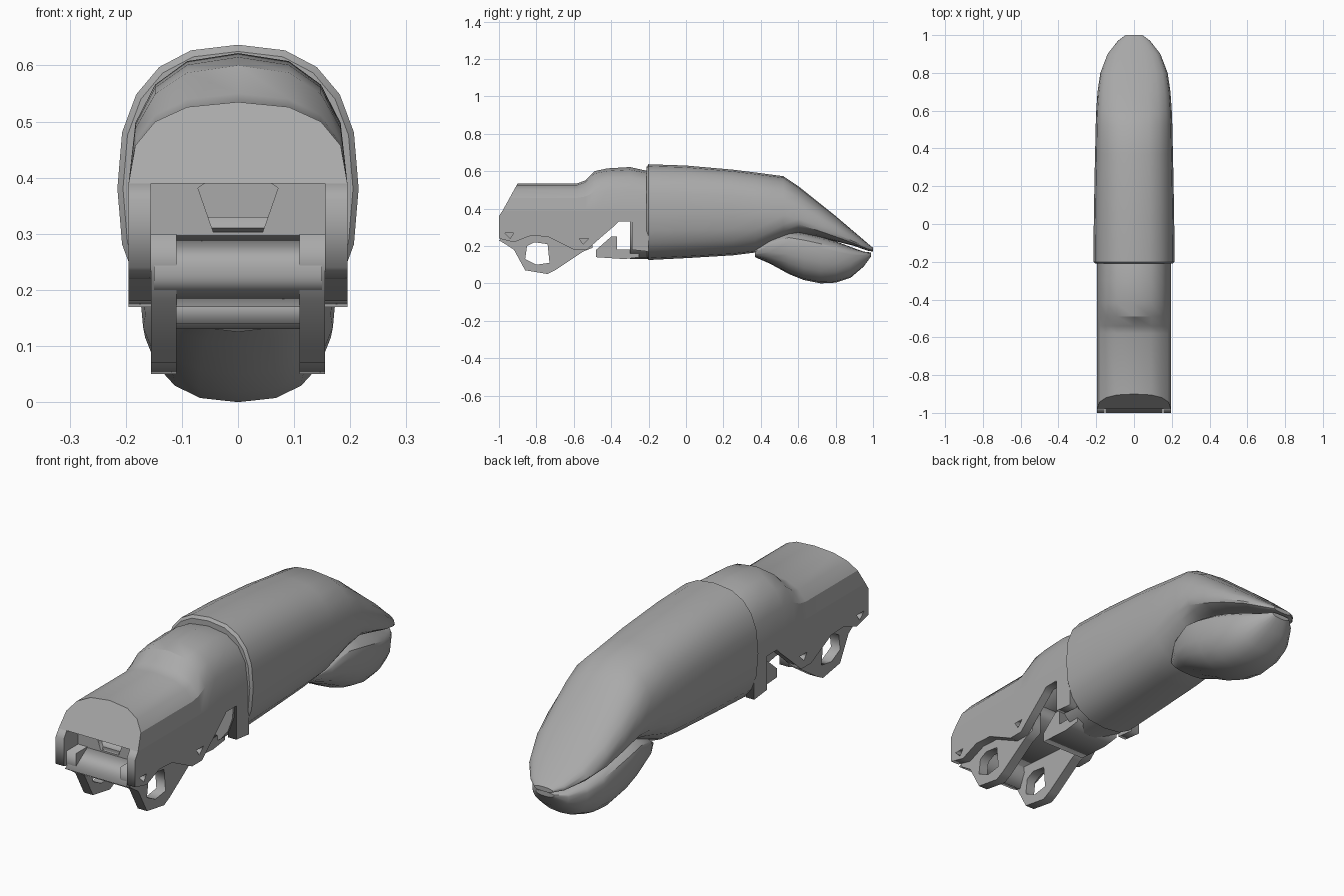
import bpy, bmesh
from math import sin, cos, pi, copysign
from mathutils import Matrix

cube = bpy.data.objects.get("Cube")
if cube:
    bpy.data.objects.remove(cube, do_unlink=True)

grey = bpy.data.materials.new("plain grey")
grey.use_nodes = True
grey.diffuse_color = (0.4, 0.4, 0.4, 1)
grey.node_tree.nodes["Principled BSDF"].inputs["Base Color"].default_value = (0.4, 0.4, 0.4, 1)


def add_object(name, mesh, smooth=None):
    obj = bpy.data.objects.new(name, mesh)
    bpy.context.collection.objects.link(obj)
    mesh.materials.clear()
    mesh.materials.append(grey)
    if smooth:
        bpy.ops.object.select_all(action='DESELECT')
        obj.select_set(True)
        bpy.context.view_layer.objects.active = obj
        bpy.ops.object.shade_smooth_by_angle(angle=smooth)
    return obj


def loft(name, rings, smooth=0.6):
    """Skin closed rings of points and cap both ends."""
    bm = bmesh.new()
    loops = [[bm.verts.new(p) for p in ring] for ring in rings]
    n = len(loops[0])
    for a, b in zip(loops, loops[1:]):
        for i in range(n):
            j = (i + 1) % n
            bm.faces.new((a[i], a[j], b[j], b[i]))
    caps = [bm.faces.new(loops[0]), bm.faces.new(loops[-1])]
    bmesh.ops.triangulate(bm, faces=caps)
    bmesh.ops.recalc_face_normals(bm, faces=bm.faces)
    mesh = bpy.data.meshes.new(name)
    bm.to_mesh(mesh)
    bm.free()
    return add_object(name, mesh, smooth)


def prism(name, outlines, start, end, axis):
    """Extrude an outline, with optional holes, along x or y."""
    curve = bpy.data.curves.new(name, 'CURVE')
    curve.dimensions = '2D'
    curve.fill_mode = 'BOTH'
    curve.extrude = (end - start) / 2
    for outline in outlines:
        spline = curve.splines.new('POLY')
        spline.points.add(len(outline) - 1)
        for point, (u, v) in zip(spline.points, outline):
            point.co = (u, v, 0, 1)
        spline.use_cyclic_u = True
    temp = bpy.data.objects.new(name, curve)
    bpy.context.collection.objects.link(temp)
    bpy.context.view_layer.update()
    graph = bpy.context.evaluated_depsgraph_get()
    mesh = bpy.data.meshes.new_from_object(temp.evaluated_get(graph))
    bpy.data.objects.remove(temp, do_unlink=True)
    mid = (start + end) / 2
    if axis == 'x':
        mesh.transform(Matrix(((0, 0, 1, mid), (1, 0, 0, 0), (0, 1, 0, 0), (0, 0, 0, 1))))
    else:
        mesh.transform(Matrix(((1, 0, 0, 0), (0, 0, -1, mid), (0, 1, 0, 0), (0, 0, 0, 1))))
    return add_object(name, mesh)


def power(value, exponent=0.8):
    return copysign(abs(value) ** exponent, value)


def oval(y, half, low, high, middle, n=20):
    """Rounded section whose widest level sits at a fraction of its height."""
    centre = low + (high - low) * middle
    ring = []
    for i in range(n):
        a = 2 * pi * i / n
        height = high - centre if sin(a) > 0 else centre - low
        ring.append((half * power(cos(a)), y, centre + height * power(sin(a))))
    return ring


def arch(half, top, n=8):
    """Half-round outline springing from the tops of the side walls."""
    return [(half * power(cos(pi * i / n)), SPRING + (top - SPRING) * power(sin(pi * i / n)))
            for i in range(n + 1)]


SPRING = 0.39
OUTER, INNER, INNER_TOP = 0.195, 0.155, 0.48

# Long fingertip shell with a narrow rim
shell = [(-.21, .205, .135, .625, .5), (-.2, .215, .125, .637, .5), (0, .213, .135, .63, .5),
         (.25, .209, .15, .608, .5), (.37, .206, .165, .593, .47), (.52, .203, .235, .573, .38),
         (.6, .2, .27, .52, .3), (.7, .193, .25, .44, .3), (.8, .178, .225, .36, .3),
         (.9, .14, .2, .275, .3), (.97, .085, .175, .215, .4), (1, .045, .17, .19, .5)]
loft("fingertip_shell", [oval(*s) for s in shell])

# Soft pad under the tip
pad = [(.37, .1, .14, .18), (.45, .15, .105, .24), (.55, .172, .05, .28), (.63, .176, .018, .27),
       (.72, .172, 0, .25), (.8, .16, .004, .225), (.88, .135, .03, .195), (.95, .09, .09, .17),
       (.99, .045, .145, .165)]
loft("finger_pad", [oval(*s, .75) for s in pad])

# Neck that enters the shell
loft("neck", [oval(y, .19, .13, .6, .5) for y in (-.3, -.15)])

# Arched roof stepping up to the collar; its front edge slopes back
roof = [(-.98, .535), (-.58, .535), (-.54, .55), (-.49, .6), (-.42, .615), (-.3, .622), (-.2, .6)]
rings = []
for y, top in roof:
    ring = []
    for half, peak, order in ((OUTER, top, 1), (INNER, INNER_TOP, -1)):
        for x, z in arch(half, peak)[::order]:
            slope = .08 * (z - SPRING) / (peak - SPRING) if y == roof[0][0] else 0
            ring.append((x, y + slope, z))
    rings.append(ring)
loft("arched_roof", rings, 0.5)

# Side walls and hinge lugs
wall = [(-.98, SPRING), (-1, .36), (-1, .24), (-.92, .22), (-.83, .255), (-.74, .25), (-.6, .18),
        (-.53, .18), (-.45, .25), (-.38, .31), (-.36, .33), (-.29, .33), (-.29, .18), (-.2, .17),
        (-.2, SPRING)]
wall_notches = [[(-.97, .27), (-.92, .27), (-.94, .24)], [(-.57, .24), (-.52, .24), (-.55, .21)]]
lug = [(-.98, .3), (-.98, .22), (-.92, .18), (-.86, .07), (-.74, .05), (-.7, .07), (-.55, .17),
       (-.5, .19), (-.5, .3)]
lug_hole = [(-.85, .2), (-.81, .22), (-.74, .21), (-.73, .11), (-.8, .1), (-.86, .13)]
for side, sign in (("left", 1), ("right", -1)):
    for name, outlines, near, far in (("wall", [wall] + wall_notches, INNER, OUTER),
                                      ("hinge_lug", [lug, lug_hole], .11, INNER)):
        start, end = sorted((sign * near, sign * far))
        prism(f"{side}_{name}", outlines, start, end, 'x')

# Wedge sill across the front opening
sill = [(-1, .23), (-.88, .31), (-.87, .24), (-.9, .17)]
prism("front_sill", [sill], -.15, .15, 'x')

# Bulkhead with a five-sided socket, and the core behind it
socket = [(.075 * cos(pi / 2 + 2 * pi * i / 5), .36 + .07 * sin(pi / 2 + 2 * pi * i / 5))
          for i in range(5)]
inside = arch(INNER, INNER_TOP)
prism("bulkhead", [inside + [(-INNER, .29), (INNER, .29)], socket], -.9, -.86, 'y')
prism("core", [inside + [(-INNER, .33), (INNER, .33)]], -.8, -.25, 'y')
floor = [(-.88, .33), (-.88, .27), (-.6, .25), (-.52, .28), (-.5, .33)]
prism("core_floor", [floor], -INNER, INNER, 'x')

# Lower bridge from the neck towards the lugs
bridge = [(-.48, .14), (-.48, .18), (-.4, .25), (-.37, .25), (-.37, .18), (-.25, .18),
          (-.25, .14), (-.33, .13)]
prism("lower_bridge", [bridge], -.11, .11, 'x')
